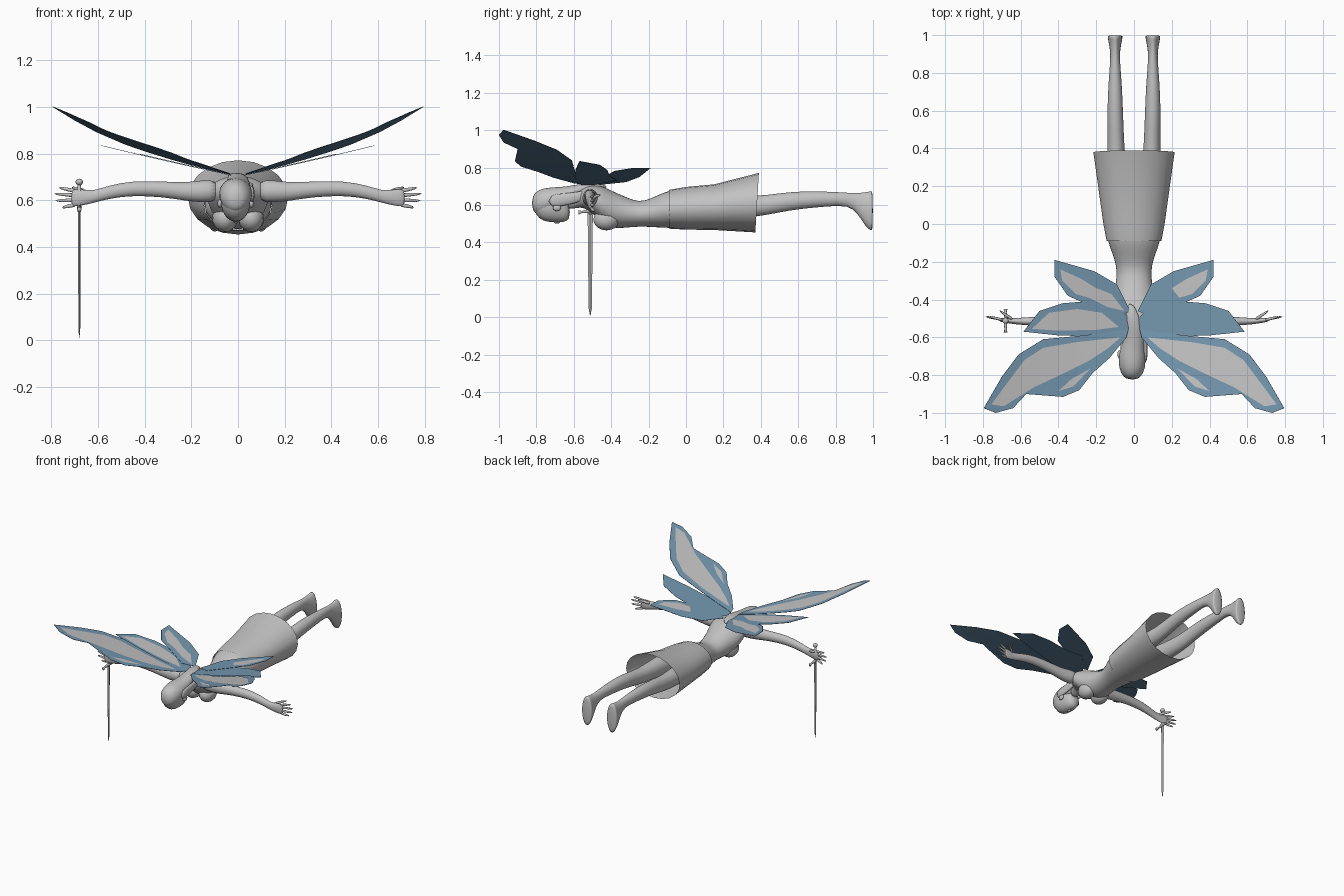
import bpy
import bmesh
import math
from mathutils import Vector

default_cube = bpy.data.objects.get("Cube")
if default_cube:
    bpy.data.objects.remove(default_cube, do_unlink=True)


def material(name, colour):
    mat = bpy.data.materials.new(name)
    mat.use_nodes = True
    rgba = (*colour, 1)
    mat.diffuse_color = rgba
    mat.node_tree.nodes["Principled BSDF"].inputs["Base Color"].default_value = rgba
    return mat


GREY = material("plain grey", (.54, .54, .54))
BLUE = material("wing blue", (.175, .31, .43))
DARK = material("wing underside blue", (.09, .17, .25))
SIDES = (("left", 1), ("right", -1))


def finish(name, bm, materials, smooth=True):
    mesh = bpy.data.meshes.new(name)
    bm.to_mesh(mesh)
    bm.free()
    obj = bpy.data.objects.new(name, mesh)
    bpy.context.collection.objects.link(obj)
    for mat in materials:
        mesh.materials.append(mat)
    if smooth:
        mesh.polygons.foreach_set("use_smooth", [True] * len(mesh.polygons))
    return obj


def loft(name, axis, rings, side=1, n=16, cap=True, rounded=True, smooth=True):
    """Skin elliptical rings; each ring is (position on axis, centre pair, radius pair)."""
    bm = bmesh.new()
    others = [i for i in range(3) if i != axis]
    loops = []
    for t, a, b, ra, rb in rings:
        loop = []
        for k in range(n):
            angle = 2 * math.pi * k / n
            p = Vector((0, 0, 0))
            p[axis] = t
            p[others[0]] = a + ra * math.cos(angle)
            p[others[1]] = b + rb * math.sin(angle)
            p.x *= side
            loop.append(bm.verts.new(p))
        loops.append(loop)
    for low, high in zip(loops, loops[1:]):
        for k in range(n):
            j = (k + 1) % n
            bm.faces.new((low[k], low[j], high[j], high[k]))
    if cap:
        bm.faces.new(loops[0])
        bm.faces.new(loops[-1])
    bmesh.ops.recalc_face_normals(bm, faces=bm.faces)
    obj = finish(name, bm, [GREY], smooth)
    if rounded:
        mod = obj.modifiers.new("rounding", 'SUBSURF')
        mod.levels = mod.render_levels = 1
    return obj


def ball(name, centre, radii):
    bm = bmesh.new()
    bmesh.ops.create_uvsphere(bm, u_segments=16, v_segments=10, radius=1)
    bmesh.ops.scale(bm, vec=radii, verts=bm.verts)
    bmesh.ops.translate(bm, vec=centre, verts=bm.verts)
    return finish(name, bm, [GREY])


def membrane(name, outline, side, slope, bend, tilt, lift=0, patch=False):
    """Flat outline, sliced along x, bent upward to the tip and tilted towards the front."""
    bm = bmesh.new()
    bm.faces.new([bm.verts.new((x, y, 0)) for x, y in outline])
    bmesh.ops.triangulate(bm, faces=bm.faces[:], ngon_method='EAR_CLIP')
    for step in range(1, 8):
        bmesh.ops.bisect_plane(bm, geom=bm.verts[:] + bm.edges[:] + bm.faces[:],
                               plane_co=(step / 10, 0, 0), plane_no=(1, 0, 0))
    for v in bm.verts:
        x, y, _ = v.co
        v.co.z = .705 + lift + slope * x + bend * x * x - tilt * (y + .55)
        v.co.x *= side
    bm.normal_update()
    for f in bm.faces:
        if f.normal.z < 0:
            f.normal_flip()
    obj = finish(name, bm, [GREY] if patch else [BLUE, DARK], False)
    if not patch:
        mod = obj.modifiers.new("underside", 'SOLIDIFY')
        mod.thickness = .002
        mod.offset = -1
        mod.material_offset = 1
        mod.material_offset_rim = 1
    return obj


# Torso and neck
loft("torso", 1, [
    (-.64, 0, .61, .035, .04), (-.58, 0, .63, .042, .045), (-.55, 0, .64, .09, .055),
    (-.51, 0, .635, .14, .072), (-.45, 0, .605, .135, .1), (-.39, 0, .572, .115, .102),
    (-.33, 0, .562, .1, .086), (-.25, 0, .548, .09, .064), (-.18, 0, .56, .107, .08),
    (-.12, 0, .572, .132, .096), (-.06, 0, .58, .148, .106), (0, 0, .58, .15, .106)])

# Flared skirt, open at the hem, with a slanted edge
skirt = loft("skirt", 1, [
    (-.09, 0, .577, .145, .104), (0, 0, .582, .162, .114),
    (.15, 0, .588, .183, .122), (.38, 0, .612, .215, .159)],
    n=20, cap=False, rounded=False)
for v in skirt.data.vertices:
    if v.co.y > .3:
        v.co.y += (v.co.z - .61) * .06

# Head, turned slightly to one side, and swept-back hair
loft("head", 1, [
    (-.815, -.01, .605, .025, .03), (-.79, -.01, .6, .055, .075), (-.74, -.01, .595, .067, .09),
    (-.69, -.01, .59, .062, .084), (-.65, -.01, .57, .05, .064), (-.62, -.01, .56, .032, .036)])
loft("hair", 1, [
    (-.825, -.01, .61, .03, .035), (-.79, -.01, .61, .064, .075), (-.73, -.01, .625, .075, .07),
    (-.67, -.01, .642, .068, .055), (-.62, 0, .66, .055, .042), (-.55, 0, .69, .045, .026),
    (-.48, -.01, .707, .035, .014), (-.42, -.02, .695, .014, .007)])
ball("nose", (-.01, -.69, .512), (.009, .018, .012))

for word, s in SIDES:
    loft(word + "_hair_lock", 1, [
        (-.74, .06, .62, .013, .04), (-.63, .058, .63, .014, .034),
        (-.54, .055, .65, .013, .028), (-.46, .045, .69, .007, .012)], s, 10)
    ball(word + "_ear", (s * .068 - .01, -.69, .585), (.01, .022, .018))
    ball(word + "_bust", (s * .056, -.425, .522), (.055, .07, .058))

    # Arm with flattened palm
    loft(word + "_arm", 0, [
        (.08, -.51, .64, .045, .05), (.16, -.515, .638, .04, .048), (.22, -.515, .636, .034, .04),
        (.32, -.515, .647, .031, .034), (.45, -.515, .652, .028, .032), (.55, -.515, .636, .023, .029),
        (.62, -.515, .614, .017, .026), (.66, -.512, .612, .015, .034), (.7, -.508, .61, .012, .038),
        (.715, -.506, .61, .008, .034)], s)
    # Fingers fan out from the palm
    for i, (tip_x, tip_z) in enumerate(((.77, .654), (.79, .628), (.785, .598), (.755, .568))):
        root_z = .638 - i * .019
        loft(f"{word}_finger_{i + 1}", 0, [
            (.69, -.508, root_z, .009, .01), (.73, -.5, (root_z + tip_z) / 2, .008, .009),
            (tip_x, -.49, tip_z, .005, .005)], s, 8)
    loft(word + "_thumb", 0, [
        (.64, -.505, .63, .012, .012), (.675, -.485, .645, .01, .011),
        (.715, -.457, .655, .006, .006)], s, 8)

    # Leg and foot
    loft(word + "_leg", 1, [
        (0, .075, .59, .07, .075), (.2, .088, .59, .06, .065), (.38, .095, .59, .046, .056),
        (.5, .097, .612, .043, .052), (.61, .1, .626, .042, .048), (.75, .1, .632, .036, .041),
        (.87, .1, .632, .025, .033), (.92, .1, .608, .027, .056), (.96, .1, .575, .035, .095),
        (.99, .1, .568, .04, .108), (.999, .1, .568, .041, .11)], s)

    # Three wing panels
    upper, middle, lower = (.185, .17, .1), (.21, .03, 0), (.21, .03, 0)
    membrane(word + "_upper_wing", [
        (.03, -.56), (.27, -.59), (.48, -.61), (.61, -.69), (.7, -.81), (.795, -.975),
        (.73, -1), (.64, -.975), (.57, -.9), (.375, -.915), (.29, -.88), (.22, -.79),
        (.13, -.71), (.04, -.6)], s, *upper)
    membrane(word + "_middle_wing", [
        (.025, -.5), (.14, -.37), (.26, -.41), (.38, -.42), (.5, -.46), (.585, -.57),
        (.4, -.59), (.2, -.595), (.03, -.56)], s, *middle, lift=-.003)
    membrane(word + "_lower_wing", [
        (.02, -.46), (.09, -.32), (.21, -.25), (.42, -.19), (.42, -.28), (.35, -.38),
        (.26, -.42), (.1, -.5)], s, *lower)

    # Pale cells lying on the wings
    membrane(word + "_upper_wing_cell", [
        (.07, -.6), (.3, -.625), (.48, -.655), (.58, -.72), (.67, -.84), (.755, -.955),
        (.69, -.965), (.53, -.865), (.36, -.785), (.24, -.725), (.14, -.66)],
        s, *upper, lift=.002, patch=True)
    membrane(word + "_upper_wing_streak", [
        (.23, -.765), (.33, -.82), (.4, -.885), (.32, -.86)], s, *upper, lift=.002, patch=True)
    membrane(word + "_lower_wing_cell", [
        (.2, -.34), (.28, -.29), (.39, -.24), (.38, -.3), (.31, -.37), (.24, -.39)],
        s, *lower, lift=.002, patch=True)

# Extra pale cells on the right wings
membrane("right_middle_wing_cell", [
    (.08, -.545), (.17, -.47), (.3, -.45), (.45, -.47), (.54, -.555), (.4, -.565),
    (.2, -.56)], -1, *middle, lift=-.001, patch=True)
membrane("right_lower_wing_inner_cell", [
    (.05, -.46), (.12, -.37), (.2, -.34), (.24, -.39), (.14, -.44)],
    -1, *lower, lift=.002, patch=True)

# Sword hanging point-down from the right hand
SX, SY = -.68, -.512
loft("sword_blade", 2, [
    (.01, SX, SY, .001, .002), (.05, SX, SY, .004, .009), (.56, SX, SY, .006, .014)],
    n=4, rounded=False, smooth=False)
loft("sword_grip", 2, [(.55, SX, SY, .008, .008), (.67, SX, SY, .007, .007)], n=10, rounded=False)
loft("sword_guard", 1, [
    (SY - .062, SX, .56, .01, .012), (SY - .045, SX, .562, .006, .006), (SY, SX, .568, .011, .011),
    (SY + .045, SX, .562, .006, .006), (SY + .062, SX, .56, .01, .012)], n=8, rounded=False)
ball("sword_pommel", (SX, SY, .678), (.016, .016, .014))
